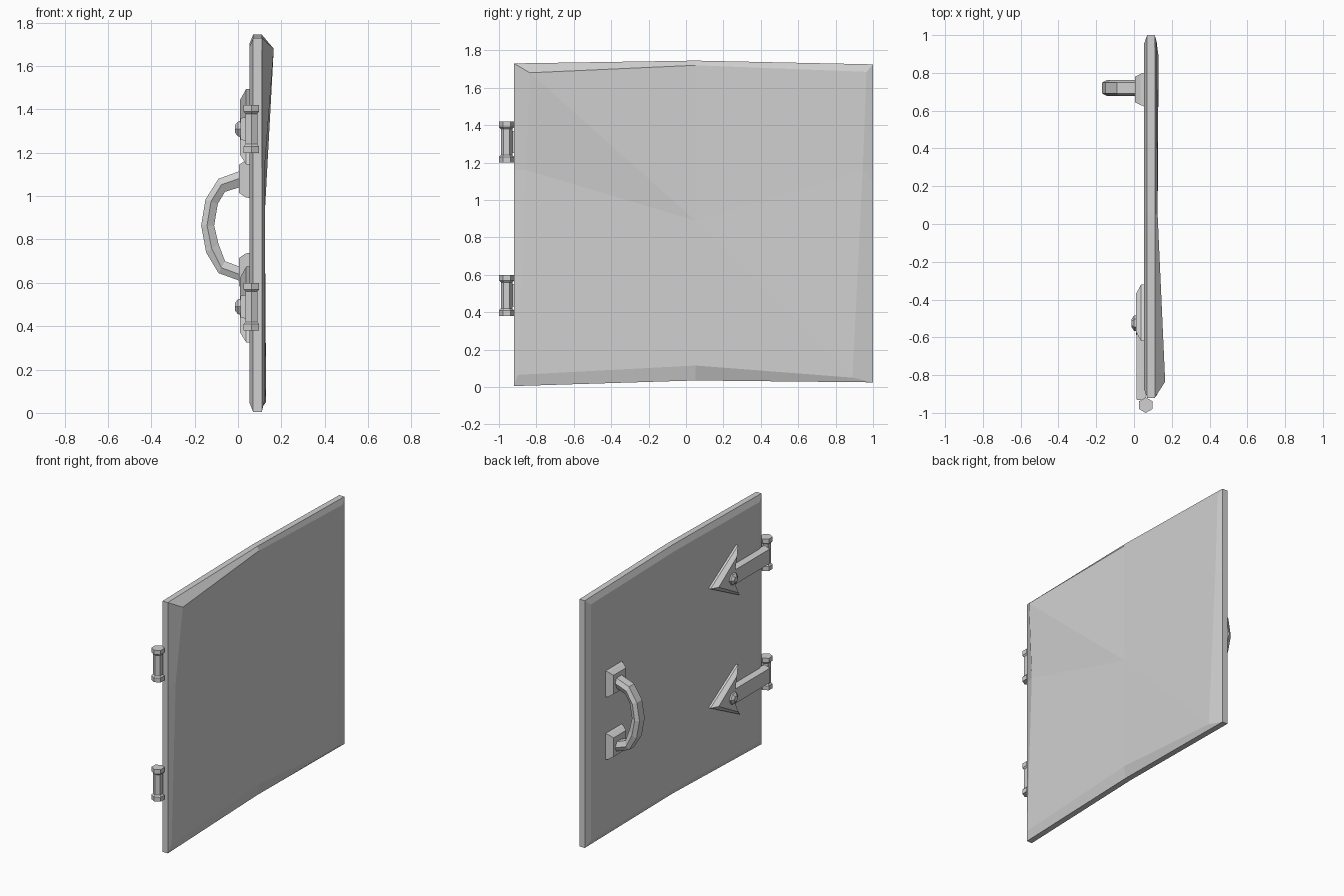
import bpy
import bmesh
import math
from mathutils import Vector

if "Cube" in bpy.data.objects:
    bpy.data.objects.remove(bpy.data.objects["Cube"], do_unlink=True)

grey = bpy.data.materials.new("light_grey")
grey.use_nodes = True
colour = (0.63, 0.63, 0.63, 1)
grey.diffuse_color = colour
grey.node_tree.nodes["Principled BSDF"].inputs["Base Color"].default_value = colour


def loft(name, rings, centres=(None, None)):
    """Skin a list of equal rings; each end is a flat cap or a fan to a centre."""
    bm = bmesh.new()
    loops = [[bm.verts.new(p) for p in ring] for ring in rings]
    n = len(rings[0])
    for a, b in zip(loops, loops[1:]):
        for i in range(n):
            j = (i + 1) % n
            bm.faces.new((a[i], a[j], b[j], b[i]))
    for loop, centre in zip((loops[0], loops[-1]), centres):
        if centre is None:
            bm.faces.new(loop)
        else:
            c = bm.verts.new(centre)
            for i in range(n):
                bm.faces.new((loop[i], loop[(i + 1) % n], c))
    bmesh.ops.recalc_face_normals(bm, faces=bm.faces)
    mesh = bpy.data.meshes.new(name)
    bm.to_mesh(mesh)
    bm.free()
    mesh.materials.append(grey)
    ob = bpy.data.objects.new(name, mesh)
    bpy.context.collection.objects.link(ob)
    return ob


def at_x(x, outline, dz=0):
    return [(x, y, z + dz) for y, z in outline]


def rect(y0, y1, z0, z1):
    return [(y0, z0), (y1, z0), (y1, z1), (y0, z1)]


# Door panel: uneven bevelled slab with one swollen upper corner
outline = [(-0.92, 0.005), (0.05, 0.035), (1.0, 0.025), (1.0, 1.1),
           (1.0, 1.725), (0.05, 1.745), (-0.92, 1.73), (-0.92, 1.16)]
middle = Vector((0.04, 0.87))
inner = [middle + (Vector(p) - middle) * 0.955 for p in outline]
outer_face = [(0.125, -0.9, 0.065), (0.125, 0.05, 0.115), (0.13, 0.89, 0.05),
              (0.122, 0.945, 1.16), (0.12, 0.965, 1.685), (0.125, 0.05, 1.72),
              (0.165, -0.835, 1.68), (0.125, -0.855, 1.16)]
loft("door_panel",
     [at_x(0.054, inner), at_x(0.07, outline), at_x(0.11, outline), outer_face],
     ((0.052, 0.05, 0.87), (0.122, 0.05, 0.89)))

# Hinges: barrel, strap, arrowhead and rivet
arrow_base = [(-0.32, 0), (-0.62, 0.185), (-0.57, 0.05), (-0.57, -0.05), (-0.64, -0.165)]
arrow_top = [(-0.37, 0), (-0.57, 0.135), (-0.55, 0.05), (-0.55, -0.05), (-0.585, -0.12)]


def hexagon(x, y, z, radius):
    return [(x + radius * math.sin(k * math.pi / 3),
             y + radius * math.cos(k * math.pi / 3), z) for k in range(6)]


for side, z in (("upper", 1.31), ("lower", 0.49)):
    profile = [(0.041, -0.11), (0.041, -0.08), (0.031, -0.07),
               (0.031, 0.07), (0.041, 0.08), (0.041, 0.11)]
    loft(side + "_hinge_barrel", [hexagon(0.062, -0.959, z + h, r) for r, h in profile])
    loft(side + "_hinge_strap",
         [at_x(0.06, rect(-0.935, -0.54, -0.06, 0.06), z),
          at_x(0.012, rect(-0.93, -0.54, -0.05, 0.05), z)])
    loft(side + "_hinge_arrowhead",
         [at_x(0.058, arrow_base, z), at_x(0.038, arrow_base, z), at_x(0.01, arrow_top, z)])
    rivet = []
    for x, r in ((0.02, 0.045), (0.0, 0.04), (-0.014, 0.02)):
        rivet.append([(x, -0.525 + r * math.cos(k * math.pi / 3),
                       z + r * math.sin(k * math.pi / 3)) for k in range(6)])
    loft(side + "_hinge_rivet", rivet)

# Handle mounts
for side, z in (("upper", 1.08), ("lower", 0.65)):
    loft(side + "_handle_mount",
         [at_x(0.058, rect(0.62, 0.80, -0.09, 0.09), z),
          at_x(0.035, rect(0.63, 0.795, -0.085, 0.085), z),
          at_x(0.005, rect(0.645, 0.78, -0.065, 0.065), z)])

# Handle grip: faceted bow, swept between outer and inner edges
outer = [(0.02, 1.12), (-0.09, 1.08), (-0.15, 0.985), (-0.17, 0.865),
         (-0.147, 0.74), (-0.09, 0.645), (0.02, 0.605)]
inside = [(0.02, 1.045), (-0.06, 1.02), (-0.093, 0.965), (-0.11, 0.865),
          (-0.09, 0.78), (-0.06, 0.70), (0.02, 0.67)]
rings = []
for (xo, zo), (xi, zi) in zip(outer, inside):
    ring = []
    for t, w in ((0, 0.028), (0.45, 0.042), (1, 0.024), (1, -0.024), (0.45, -0.042), (0, -0.028)):
        ring.append((xo + (xi - xo) * t, 0.72 + w, zo + (zi - zo) * t))
    rings.append(ring)
loft("handle_grip", rings)
